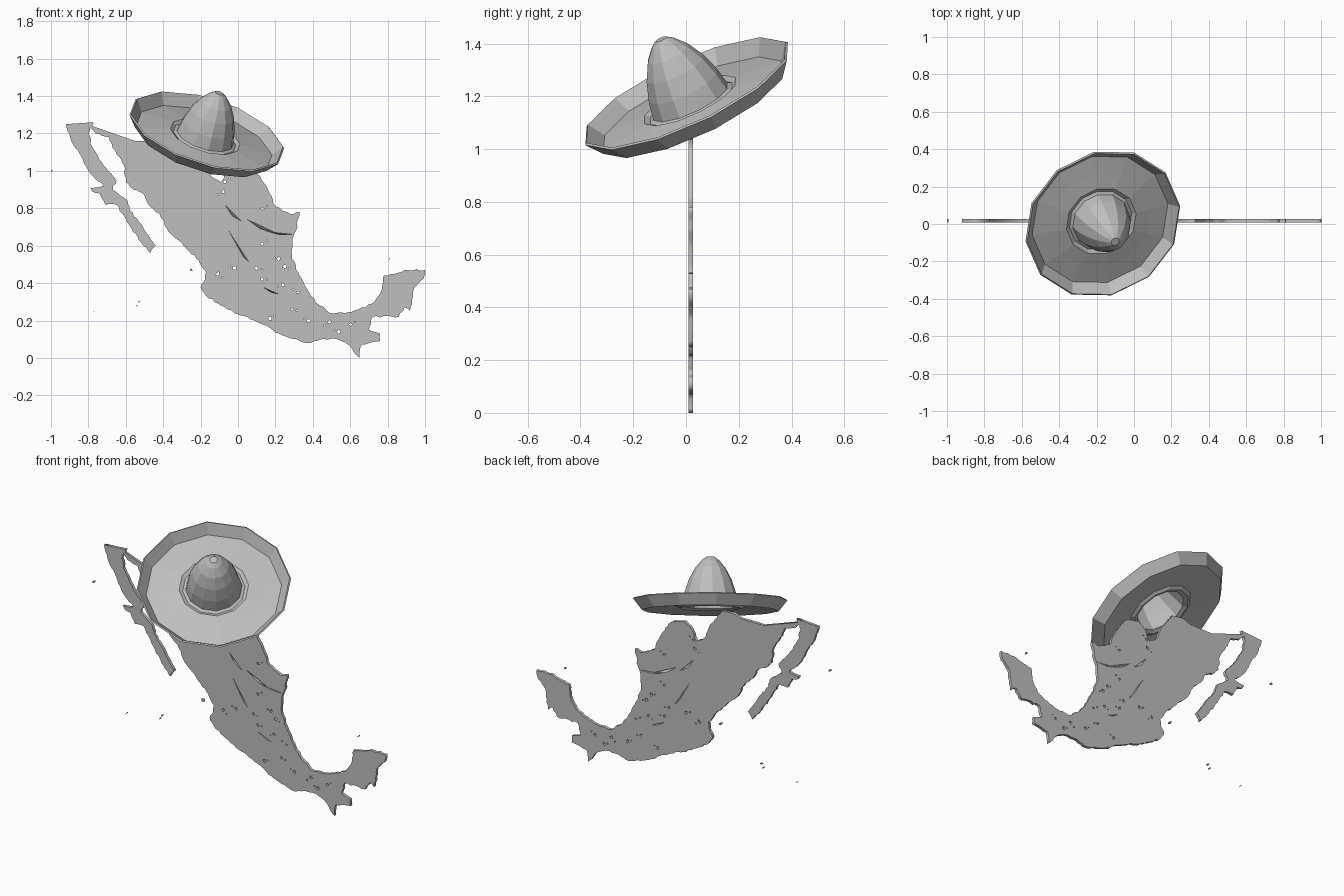
import bpy
import bmesh
import math
import random
from mathutils import Matrix, Vector

random.seed(4)

default_cube = bpy.data.objects.get("Cube")
if default_cube:
    bpy.data.objects.remove(default_cube, do_unlink=True)

# One plain grey for everything
grey = bpy.data.materials.new("plain_grey")
grey.use_nodes = True
grey_value = (0.52, 0.52, 0.52, 1.0)
grey.diffuse_color = grey_value
grey.node_tree.nodes["Principled BSDF"].inputs["Base Color"].default_value = grey_value

SLAB_Y = 0.018
HALF_DEPTH = 0.009


def link_mesh(name, bm):
    """Turn a bmesh into a named grey object."""
    mesh = bpy.data.meshes.new(name)
    bm.to_mesh(mesh)
    bm.free()
    mesh.materials.append(grey)
    obj = bpy.data.objects.new(name, mesh)
    bpy.context.collection.objects.link(obj)
    return obj


def scaled(points):
    """Hundredths of a unit to units."""
    return [Vector((x / 100, z / 100)) for x, z in points]


def ragged(points, step=0.02, amount=0.005):
    """Subdivide a coast line and shake the new points a little."""
    result = []
    for start, end in zip(points, points[1:]):
        count = max(1, round((end - start).length / step))
        side = (end - start).orthogonal().normalized()
        for i in range(count):
            shake = random.uniform(-amount, amount) if i else 0
            result.append(start.lerp(end, i / count) + side * shake)
    return result


def speck(center, size):
    """Small irregular four-sided loop."""
    turn = random.uniform(0, math.pi)
    loop = []
    for i in range(4):
        angle = turn + i * math.pi / 2
        radius = size * random.uniform(0.4, 1.2)
        loop.append(center + Vector((math.cos(angle), math.sin(angle))) * radius)
    return loop


def slab(name, loops):
    """Extrude flat outlines (inner loops become holes) into an upright plate."""
    curve = bpy.data.curves.new(name, "CURVE")
    curve.dimensions = "2D"
    curve.fill_mode = "BOTH"
    curve.extrude = HALF_DEPTH
    for loop in loops:
        spline = curve.splines.new("POLY")
        spline.points.add(len(loop) - 1)
        for point, place in zip(spline.points, loop):
            point.co = (place.x, place.y, 0, 1)
        spline.use_cyclic_u = True
    curve.materials.append(grey)
    obj = bpy.data.objects.new(name, curve)
    bpy.context.collection.objects.link(obj)
    obj.rotation_euler.x = math.pi / 2
    obj.location.y = SLAB_Y
    bpy.ops.object.select_all(action="DESELECT")
    obj.select_set(True)
    bpy.context.view_layer.objects.active = obj
    bpy.ops.object.convert(target="MESH")
    return obj


# Land outline, traced anticlockwise from the north-west corner
peninsula = scaled([
    (-92, 125), (-88, 114), (-83, 106), (-80, 100), (-72, 92), (-79, 91),
    (-78, 89), (-74, 88), (-71, 82), (-65, 82), (-58, 71), (-53, 63),
    (-47, 56), (-44, 60), (-47, 64), (-53, 73), (-58, 79), (-59, 84),
    (-67, 90), (-65, 95), (-72, 103), (-75, 108), (-78, 113), (-80, 120),
    (-79, 123)])
west_coast = scaled([
    (-79, 123), (-76, 120), (-69, 118), (-65, 109), (-61, 103), (-60, 94),
    (-56, 90), (-51, 88), (-47, 81), (-42, 77), (-38, 69), (-32, 63),
    (-26, 57), (-21, 52), (-17, 46), (-18, 41), (-20, 38), (-17, 33),
    (-9, 28), (-2, 24), (5, 22), (13, 18), (22, 13), (33, 9), (39, 8),
    (46, 10), (53, 10), (59, 7), (65, 0)])
east_coast = scaled([
    (65, 0), (66, 7), (76, 9), (76, 13), (70, 15), (72, 22), (86, 22),
    (89, 27), (92, 25), (93, 31), (94, 37), (99, 42), (100, 47), (91, 47),
    (78, 44), (77, 37), (73, 30), (68, 27), (57, 24), (49, 24), (44, 28),
    (39, 33), (33, 44), (29, 53), (29, 62), (31, 68), (32, 74), (33, 78)])
river_border = scaled([
    (33, 78), (28, 77), (20, 81), (16, 90), (12, 97), (7, 102), (-1, 104),
    (-6, 100), (-9, 94), (-14, 97), (-18, 106), (-26, 117)])
straight_border = scaled([(-26, 117), (-34, 118), (-39, 116), (-55, 116),
                          (-78, 124), (-77, 126)])
outline = (ragged(peninsula) + ragged(west_coast) + ragged(east_coast)
           + ragged(river_border) + straight_border)

# Slots: upper edge first, then the lower corner
slots = [scaled(slot) for slot in (
    [(-7, 82), (2, 73), (-3, 76)],
    [(-5, 68), (6, 51), (3, 54)],
    [(5, 74), (20, 67), (12, 69)],
    [(14, 68), (30, 66), (22, 66)],
    [(13, 38), (22, 34), (18, 35)])]

# Small ragged holes scattered about the lakes
lakes = scaled([(-7, 94), (-8, 89), (13, 80), (22, 53), (13, 61), (10, 48),
                (25, 49), (-11, 45), (-2, 48), (13, 42), (24, 39), (32, 35),
                (29, 26), (17, 21), (38, 20), (49, 19), (60, 18), (54, 14)])
holes = []
for lake in lakes:
    holes.append(speck(lake, 0.012))
    offset = Vector((random.choice((-1, 1)) * 0.025, random.uniform(-0.02, 0.02)))
    holes.append(speck(lake + offset, 0.006))

slab("land_map", [outline] + slots + holes)

# Slanted faces filling the slots
bm = bmesh.new()
front, back = SLAB_Y - HALF_DEPTH, SLAB_Y + HALF_DEPTH
for slot in slots:
    corners = [bm.verts.new((p.x, y, p.y)) for p, y in zip(slot, (front, front, back))]
    bm.faces.new(corners)
link_mesh("slot_faces", bm)

# Tiny islands
islands = scaled([(-99.6, 100), (81, 53), (-25, 47), (-53, 30), (-54, 28), (-77, 25)])
sizes = (0.006, 0.006, 0.01, 0.007, 0.005, 0.003)
slab("islands", [speck(place, size) for place, size in zip(islands, sizes)])

# Wide-brimmed hat: a twelve-sided lathe, tilted over the map
SIDES = 12
hat_profile = [
    (0.022, 0.232), (0.047, 0.214), (0.085, 0.17), (0.12, 0.105),
    (0.145, 0.03), (0.158, -0.04), (0.175, -0.048), (0.195, -0.036),
    (0.28, -0.048), (0.38, -0.06), (0.425, 0.0)]
bm = bmesh.new()
rings = []
for radius, height in hat_profile:
    ring = []
    for i in range(SIDES):
        angle = math.tau * i / SIDES
        ring.append(bm.verts.new((radius * math.cos(angle), radius * math.sin(angle), height)))
    rings.append(ring)
bm.faces.new(rings[0])
for upper, lower in zip(rings, rings[1:]):
    for i in range(SIDES):
        j = (i + 1) % SIDES
        bm.faces.new((upper[i], lower[i], lower[j], upper[j]))
hat = link_mesh("sombrero", bm)

axis = Vector((0.32, -0.47, 1)).normalized()
across = Vector((-1, -0.12, 0))
across = (across - axis * across.dot(axis)).normalized()
turn = Matrix((across, axis.cross(across), axis)).transposed().to_4x4()
hat.matrix_world = Matrix.Translation((-0.165, 0, 1.215)) @ turn

felt = hat.modifiers.new("felt_thickness", "SOLIDIFY")
felt.thickness = 0.01
felt.offset = -1
